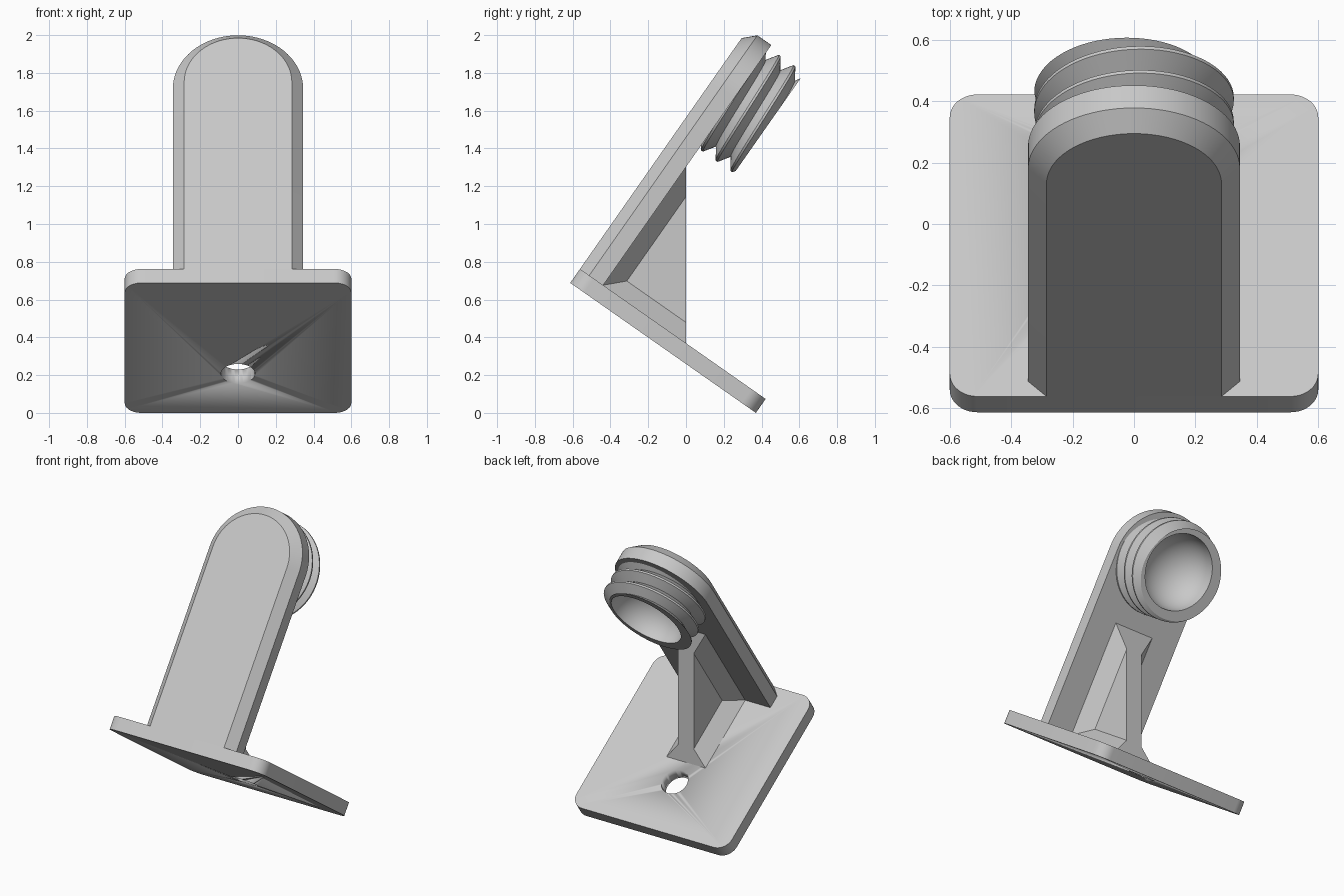
import bpy, bmesh, math
from mathutils import Matrix

cube = bpy.data.objects.get("Cube")
if cube:
    bpy.data.objects.remove(cube, do_unlink=True)

# Everything is modelled upright, then leaned over by one shared tilt
ANGLE = math.radians(35)
C, S = math.cos(ANGLE), math.sin(ANGLE)
SIDE, PLATE, DEPTH = 1.2, 0.09, 0.15
Y0 = -0.613
TILT = Matrix.Translation((0, Y0, SIDE * S)) @ Matrix.Rotation(-ANGLE, 4, "X")

grey = bpy.data.materials.new("light_grey")
grey.use_nodes = True
grey.diffuse_color = (0.58, 0.58, 0.58, 1)
grey.node_tree.nodes["Principled BSDF"].inputs["Base Color"].default_value = grey.diffuse_color


def finish(name, bm):
    bmesh.ops.remove_doubles(bm, verts=bm.verts, dist=1e-5)
    bmesh.ops.recalc_face_normals(bm, faces=bm.faces)
    mesh = bpy.data.meshes.new(name)
    bm.to_mesh(mesh)
    bm.free()
    mesh.materials.append(grey)
    obj = bpy.data.objects.new(name, mesh)
    bpy.context.collection.objects.link(obj)
    obj.matrix_world = TILT
    bpy.ops.object.select_all(action="DESELECT")
    obj.select_set(True)
    bpy.context.view_layer.objects.active = obj
    bpy.ops.object.shade_smooth_by_angle(angle=math.radians(30))
    return obj


def loft(bm, loops, cap_start=True, cap_end=True):
    rings = [[bm.verts.new(p) for p in loop] for loop in loops]
    for a, b in zip(rings, rings[1:]):
        for i in range(len(a)):
            j = (i + 1) % len(a)
            bm.faces.new((a[i], a[j], b[j], b[i]))
    if cap_start:
        bm.faces.new(rings[0])
    if cap_end:
        bm.faces.new(rings[-1])


def arc(cx, cy, r, start, end, steps):
    angles = [math.radians(start + (end - start) * i / steps) for i in range(steps + 1)]
    return [(cx + r * math.cos(a), cy + r * math.sin(a)) for a in angles]


# Base plate with rounded corners
radius = 0.09
h = SIDE / 2 - radius
outline = []
for i, (sx, sy) in enumerate(((1, 1), (-1, 1), (-1, -1), (1, -1))):
    outline += arc(sx * h, SIDE / 2 + sy * h, radius, 90 * i, 90 * i + 90, 10)
bm = bmesh.new()
loft(bm, [[(x, y, z) for x, y in outline] for z in (0, PLATE)])
base = finish("base_plate", bm)

# Screw hole through the plate
bm = bmesh.new()
circle = arc(0, 0.838, 0.09, 0, 360, 40)[:-1]
loft(bm, [[(x, y, z) for x, y in circle] for z in (-0.1, 0.2)])
cutter = finish("hole_cutter", bm)
cutter.hide_render = True
cutter.hide_set(True)
cut = base.modifiers.new("screw_hole", "BOOLEAN")
cut.operation, cut.solver, cut.object = "DIFFERENCE", "EXACT", cutter

# Upright arm: round top, bevelled front edge
ARM_R, BEVEL, CENTRE = 0.345, 0.06, 1.297
bm = bmesh.new()
loops = []
for y, r in ((0, ARM_R - BEVEL), (BEVEL, ARM_R), (DEPTH, ARM_R)):
    profile = [(-r, PLATE), (r, PLATE)] + arc(0, CENTRE, r, 0, 180, 40)
    loops.append([(x, y, z) for x, z in profile])
loft(bm, loops)
finish("upright_arm", bm)


# Rib: a web with sloped flares along the plate and the arm, cut off vertically
def cut_y(z):
    return (-Y0 - S * z) / C


def cut_z(y):
    return (-Y0 - C * y) / S


def hull(name, points):
    bm = bmesh.new()
    for x, y, z in points:
        for side in (-1, 1):
            bm.verts.new((side * x, y, z))
    bmesh.ops.convex_hull(bm, input=bm.verts)
    bmesh.ops.dissolve_limit(bm, angle_limit=0.01, verts=bm.verts, edges=bm.edges)
    finish(name, bm)


WEB, FLARE = 0.06, 0.09
hull("rib_web", [(WEB, DEPTH, PLATE), (WEB, cut_y(PLATE), PLATE), (WEB, DEPTH, cut_z(DEPTH))])
steps = ((WEB + FLARE, 0), (WEB, FLARE))
hull("rib_foot_flare", [(x, y, PLATE + d) for x, d in steps for y in (DEPTH, cut_y(PLATE + d))])
hull("rib_arm_flare", [(x, DEPTH + d, z) for x, d in steps for z in (PLATE, cut_z(DEPTH + d))])

# Threaded boss: right-hand helical ridge, open end with a hollow bowl
PITCH, CREST, ROOT, FLAT = 0.095, 0.325, 0.262, 0.012
START, END, BORE, BOWL = 0.145, 0.378, 0.25, 0.22
CREST_TOP = 0.218
SEGMENTS = 72


def thread_radius(t):
    d = abs((t + PITCH / 2) % PITCH - PITCH / 2)
    k = max(0, d - FLAT / 2) / (PITCH / 2 - FLAT / 2)
    return CREST + (ROOT - CREST) * k


columns = []
for i in range(SEGMENTS + 1):
    theta = math.tau * i / SEGMENTS
    shift = CREST_TOP + PITCH * i / SEGMENTS
    column = []
    for turn in range(-4, 5):
        for knot in (-FLAT / 2, FLAT / 2, PITCH / 2):
            y = min(END, max(START, shift + turn * PITCH + knot))
            column.append((y, thread_radius(y - shift)))
    for j in range(13):
        a = math.pi / 2 * j / 12
        column.append((END - BOWL * math.sin(a), BORE * math.cos(a)))
    columns.append([(r * math.sin(theta), y, CENTRE + r * math.cos(theta)) for y, r in column])
bm = bmesh.new()
grid = [[bm.verts.new(p) for p in column] for column in columns]
for a, b in zip(grid, grid[1:]):
    for j in range(len(a) - 1):
        bm.faces.new((a[j], b[j], b[j + 1], a[j + 1]))
bmesh.ops.dissolve_degenerate(bm, dist=1e-6, edges=bm.edges)
finish("threaded_boss", bm)
